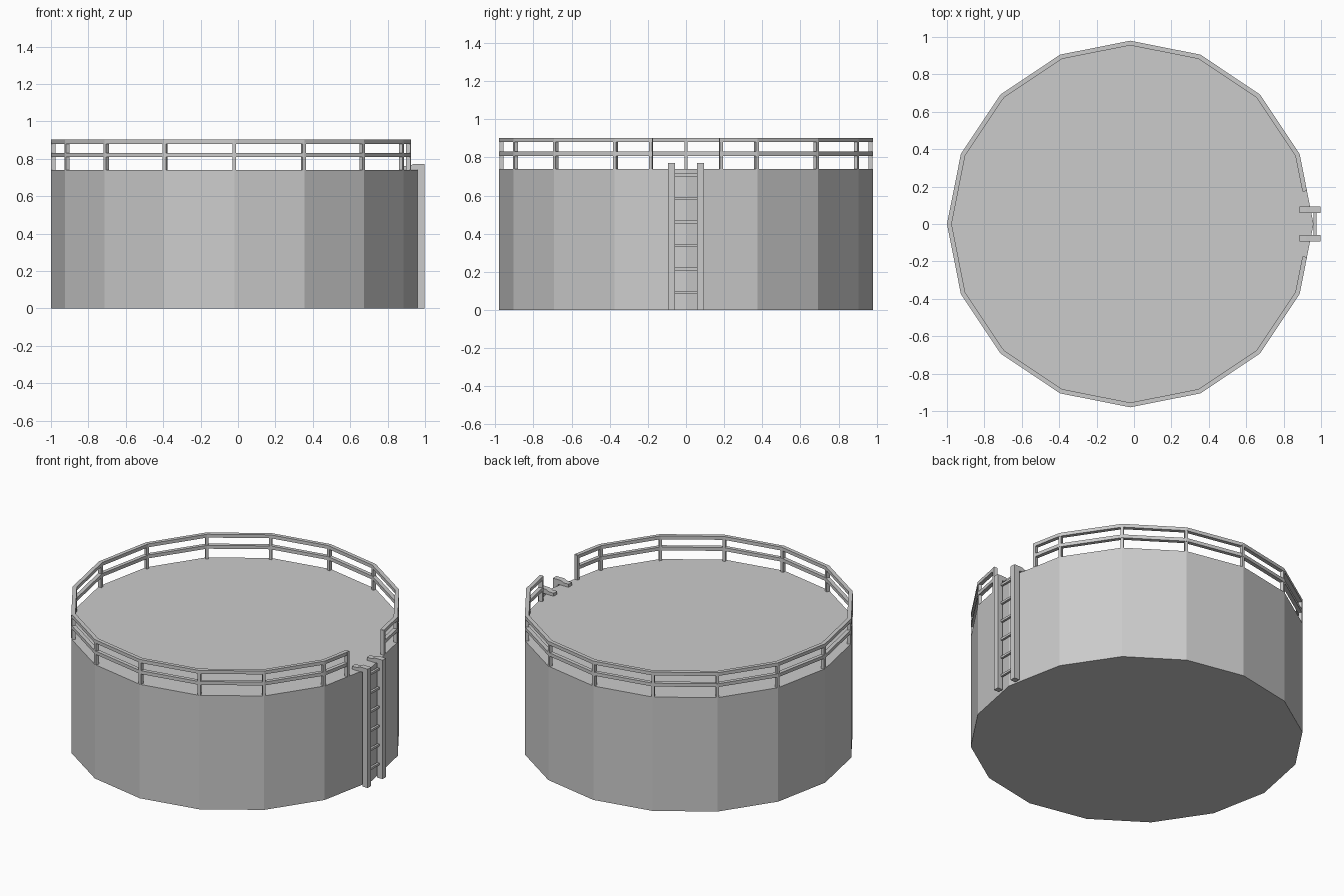
import bpy, bmesh, math
from mathutils import Vector, Matrix

if "Cube" in bpy.data.objects:
    bpy.data.objects.remove(bpy.data.objects["Cube"])

CX, R, N, H = -0.02, 0.98, 16, 0.74   # tank centre, radius, sides, height
RAIL_IN = 0.955                       # inner radius of the railing


def finish(name, bm):
    bmesh.ops.recalc_face_normals(bm, faces=bm.faces)
    me = bpy.data.meshes.new(name)
    bm.to_mesh(me)
    bm.free()
    ob = bpy.data.objects.new(name, me)
    bpy.context.collection.objects.link(ob)
    return ob


def ring(r, i):
    a = 2 * math.pi * i / N
    return Vector((CX + r * math.cos(a), r * math.sin(a), 0))


def box(name, centre, size, angle=0):
    bm = bmesh.new()
    m = (Matrix.Translation(centre) @ Matrix.Rotation(angle, 4, 'Z')
         @ Matrix.Diagonal((*size, 1)))
    bmesh.ops.create_cube(bm, size=1, matrix=m)
    return finish(name, bm)


# Tank body
bm = bmesh.new()
bmesh.ops.create_cone(bm, cap_ends=True, segments=N, radius1=R, radius2=R, depth=H,
                      matrix=Matrix.Translation((CX, 0, H / 2)))
finish("tank_body", bm)


# Rails: open ring with a gap at the ladder
def path(r):
    pts = [ring(r, i) for i in range(N + 1)]
    for end, nxt in ((0, 1), (N, N - 1)):
        a, b = pts[end], pts[nxt]
        pts[end] = a.lerp(b, 0.177 / abs(b.y))
    return pts


def rail(name, z0, z1):
    bm = bmesh.new()
    rows = []
    for o, i in zip(path(R), path(RAIL_IN)):
        rows.append([bm.verts.new((p.x, p.y, z))
                     for p, z in ((o, z0), (o, z1), (i, z1), (i, z0))])
    for a, b in zip(rows, rows[1:]):
        for k in range(4):
            bm.faces.new((a[k], a[(k + 1) % 4], b[(k + 1) % 4], b[k]))
    bm.faces.new(rows[0])
    bm.faces.new(rows[-1])
    return finish(name, bm)


rail("top_rail", 0.88, 0.902)
rail("middle_rail", 0.808, 0.83)

# Posts at the tank corners and at both rail ends
for i in range(1, N):
    p = ring((R + RAIL_IN) / 2, i)
    box("rail_post", (p.x, p.y, (H + 0.89) / 2), (0.022, 0.018, 0.89 - H),
        2 * math.pi * i / N)
for s in (-1, 1):
    box("rail_end_post", (0.912, s * 0.184, (H + 0.9) / 2), (0.024, 0.018, 0.9 - H),
        s * math.pi / N)

# Ladder side rails with hooks resting over the tank edge
profile = [(0.96, 0), (0.998, 0), (0.998, 0.772), (0.94, 0.772), (0.92, 0.762),
           (0.885, 0.762), (0.885, 0.742), (0.96, 0.742)]
for s in (-1, 1):
    bm = bmesh.new()
    f = bm.faces.new([bm.verts.new((x, s * 0.058, z)) for x, z in profile])
    ext = bmesh.ops.extrude_face_region(bm, geom=[f], use_keep_orig=True)
    bmesh.ops.translate(bm, vec=(0, s * 0.036, 0),
                        verts=[g for g in ext["geom"] if isinstance(g, bmesh.types.BMVert)])
    finish("ladder_side", bm)

# Ladder rungs
for k in range(6):
    box("ladder_rung", (0.968, 0, 0.092 + k * 0.1232), (0.014, 0.12, 0.014))
